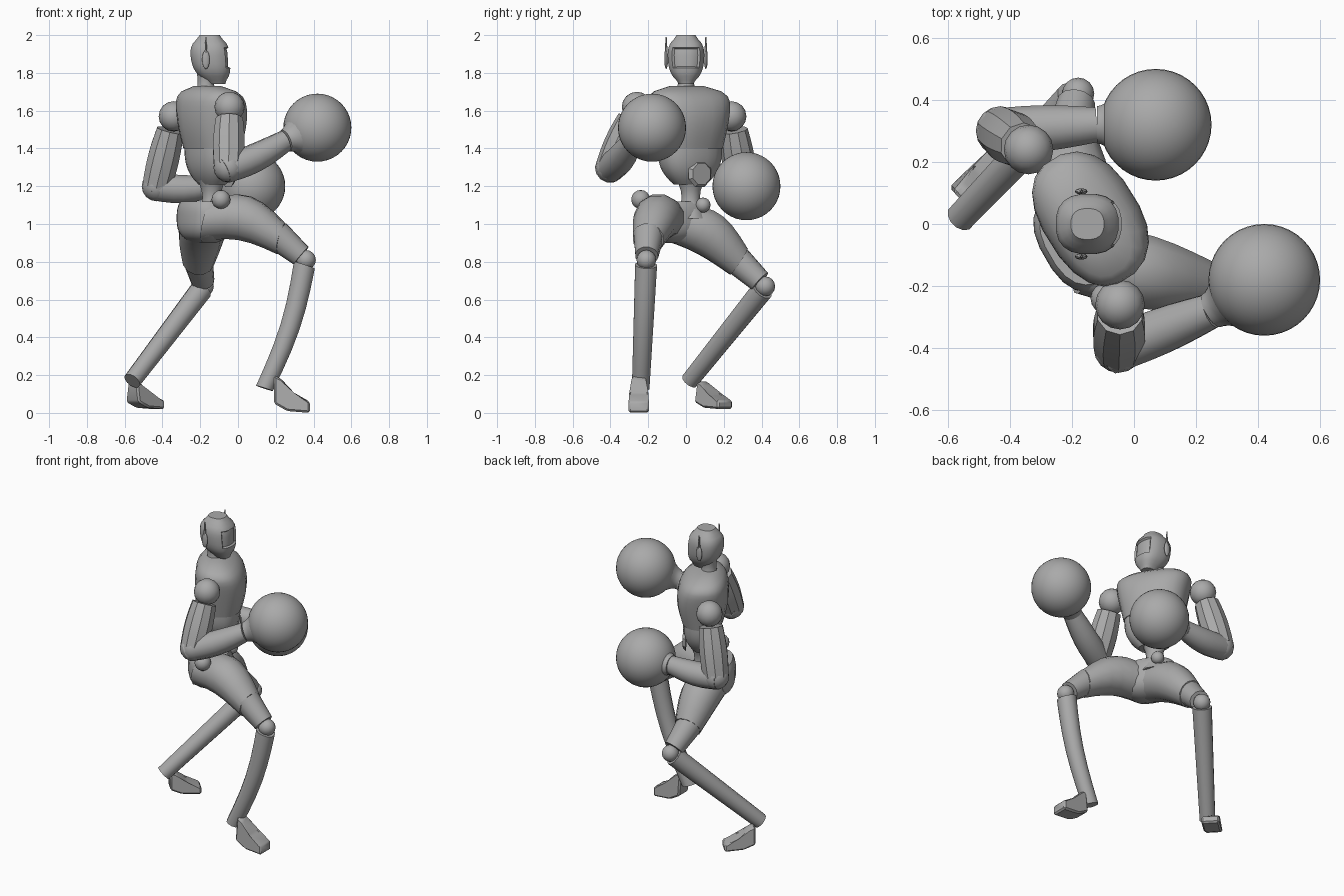
import bpy, bmesh, math
from mathutils import Vector, Matrix

cube = bpy.data.objects.get("Cube")
if cube:
    bpy.data.objects.remove(cube, do_unlink=True)

shade = .4
grey = bpy.data.materials.new("plain grey")
grey.use_nodes = True
grey.diffuse_color = (shade, shade, shade, 1)
grey.node_tree.nodes["Principled BSDF"].inputs["Base Color"].default_value = grey.diffuse_color

FORWARD, UP = Vector((1, 0, 0)), Vector((0, 0, 1))
SIDE = UP.cross(FORWARD)


def point(x, y, z):
    return Vector((x, y, z))


def placed(location, yaw=0):
    return Matrix.Translation(location) @ Matrix.Rotation(math.radians(yaw), 4, 'Z')


def finish(name, bm):
    bmesh.ops.recalc_face_normals(bm, faces=bm.faces)
    mesh = bpy.data.meshes.new(name)
    bm.to_mesh(mesh)
    bm.free()
    mesh.materials.append(grey)
    part = bpy.data.objects.new(name, mesh)
    bpy.context.collection.objects.link(part)
    bpy.ops.object.select_all(action='DESELECT')
    part.select_set(True)
    bpy.context.view_layer.objects.active = part
    bpy.ops.object.shade_smooth_by_angle(angle=math.radians(35))


def skin(bm, rings):
    # Bridge neighbouring vertex rings and cap both ends
    for lower, upper in zip(rings, rings[1:]):
        for i in range(len(lower)):
            bm.faces.new((lower[i - 1], lower[i], upper[i], upper[i - 1]))
    bm.faces.new(rings[0])
    bm.faces.new(rings[-1])


def circle(sides):
    return [math.tau * (i + .5) / sides for i in range(sides)]


def limb(name, start, end, r_start, r_end, bulge=0, bow=Vector(), ease=1, sides=12, steps=6):
    # Tapered tube between two joints, with optional swelling and bend
    bm = bmesh.new()
    axis = (end - start).normalized()
    u = axis.cross(SIDE if abs(axis.z) > .8 else UP).normalized()
    v = axis.cross(u)
    rings = []
    for k in range(steps + 1):
        t = k / steps
        arch = math.sin(math.pi * t)
        centre = start.lerp(end, t) + bow * arch
        radius = r_start + (r_end - r_start) * t ** ease + bulge * arch
        rings.append([bm.verts.new(centre + radius * (u * math.cos(a) + v * math.sin(a)))
                      for a in circle(sides)])
    skin(bm, rings)
    finish(name, bm)


def stack(name, origin, yaw, height, section, edit=None):
    # Rounded level sections; section(t) gives forward shift, half depth, half width
    bm = bmesh.new()
    rings = []
    steps = 12

    def squared(c):
        return math.copysign(abs(c) ** .8, c)

    for k in range(steps + 1):
        t = k / steps
        shift, depth, width = section(t)
        rings.append([bm.verts.new((shift + depth * squared(math.cos(a)),
                                    width * squared(math.sin(a)), t * height))
                      for a in circle(20)])
    skin(bm, rings)
    if edit:
        edit(bm)
    bm.transform(placed(origin, yaw))
    finish(name, bm)


def ball(name, centre, radius, segments=16, scale=(1, 1, 1)):
    bm = bmesh.new()
    bmesh.ops.create_uvsphere(bm, u_segments=segments, v_segments=segments // 2, radius=radius)
    bm.transform(placed(centre) @ Matrix.Diagonal((*scale, 1)))
    finish(name, bm)


# Head with a recessed visor
def skull(t):
    dome = max(.25, 1 - abs(2 * t - 1) ** 3) ** .5
    chin = (1 - t) ** 3
    return .04 * chin, .107 * dome * (1 - .2 * chin), .1 * dome * (1 - .25 * chin)


def cut_visor(bm):
    bmesh.ops.recalc_face_normals(bm, faces=bm.faces)
    bm.normal_update()
    front = [f for f in bm.faces
             if f.normal.x > .55 and .09 < f.calc_center_median().z < .19]
    bmesh.ops.inset_region(bm, faces=front, thickness=.006, depth=-.012)


stack("head", point(-.15, 0, 1.74), 0, .26, skull, edit=cut_visor)
neck = point(-.17, 0, 1.68)
limb("neck", neck, neck + UP * .12, .06, .05, bulge=-.01)
for side, label in ((1, "left"), (-1, "right")):
    ear = point(-.17, side * .105, 1.87)
    ball(label + "_ear_pad", ear, .05, scale=(.4, .2, 1))
    limb(label + "_antenna", ear, ear + UP * .12, .01, .003, sides=6)

# Torso, turned to the model's left
turn = 32
body = point(-.145, .015, 1.4)


def ribs(t):
    shoulder = 1 - .6 * t ** 12
    return .01 - .03 * t ** 4, (.125 + .03 * math.sin(math.pi * t)) * shoulder, (.18 + .07 * t) * shoulder


def belly(t):
    swell = 1 - .5 * (1 - t) ** 3
    return .01, .118 * swell, .178 * swell


stack("chest", body, turn, .33, ribs)
stack("abdomen", body - UP * .19, turn, .21, belly)
waist = point(-.14, .025, 1.03)
limb("waist", waist, waist + UP * .22, .085, .085, bulge=-.035)
facing = placed(Vector(), turn) @ FORWARD
plate = body - UP * .135 + facing * .11
limb("belly_plate", plate, plate + facing * .018, .075, .06, sides=8, steps=1)


# Pelvis and hip knobs
def hips(t):
    bowl = (1 - abs(2 * t - 1.2) ** 3 * .5) ** .5
    return -.015, .13 * bowl, .175 * bowl


stack("pelvis", point(-.16, -.04, .9), 30, .22, hips)
ball("right_hip_knob", point(-.09, -.24, 1.13), .05)
ball("left_hip_knob", point(-.11, .09, 1.1), .04)


# Legs
def foot(name, location, yaw, height):
    # Side outline given a width, with softened edges
    outline = ((0, 1), (.04, .9), (.1, .5), (.19, .3), (.19, 0), (.07, .05), (0, .25))
    bm = bmesh.new()
    skin(bm, [[bm.verts.new((f, s * (.035 if z > .5 else .054), z * height))
               for f, z in outline] for s in (-1, 1)])
    bmesh.ops.bevel(bm, geom=bm.edges[:], offset=.01, segments=1, affect='EDGES')
    bm.transform(placed(location, yaw))
    finish(name, bm)


def leg(label, hip, cuff, knee, heel, arch, shin_bow):
    limb(label + "_thigh", hip, cuff, .12, .085, bulge=.02, bow=UP * arch)
    limb(label + "_thigh_cuff", cuff.lerp(knee, -.2), cuff.lerp(knee, .8), .082, .062)
    ball(label + "_knee", knee, .052)
    limb(label + "_shin", knee.lerp(heel, .04), heel, .06, .048, bow=FORWARD * shin_bow)


leg("right", hip=point(-.16, -.11, 1.02), cuff=point(.23, -.2, .92),
    knee=point(.36, -.21, .81), heel=point(.14, -.24, .13), arch=.06, shin_bow=.03)
leg("left", hip=point(-.18, -.02, 1), cuff=point(-.21, .28, .8),
    knee=point(-.18, .42, .67), heel=point(-.56, .02, .17), arch=.04, shin_bow=0)
foot("right_foot", point(.19, -.25, 0), 0, .2)
foot("left_foot", point(-.56, .08, .02), 43, .15)


# Arms with round gloves
def arm(label, shoulder, elbow, wrist, glove):
    ball(label + "_shoulder", shoulder, .08)
    limb(label + "_upper_arm", shoulder.lerp(elbow, .2), elbow, .075, .08, bulge=.01, sides=10)
    ball(label + "_elbow", elbow, .08)
    limb(label + "_forearm", elbow.lerp(wrist, -.1), wrist, .075, .058, bulge=.01, bow=UP * -.015)
    limb(label + "_glove_cuff", wrist, wrist.lerp(glove, .45), .06, .135, ease=1.7, sides=24)
    ball(label + "_glove", glove, .18, segments=40)


arm("right", shoulder=point(-.045, -.26, 1.62), elbow=point(-.05, -.4, 1.3),
    wrist=point(.25, -.28, 1.44), glove=point(.42, -.18, 1.51))
arm("left", shoulder=point(-.34, .24, 1.57), elbow=point(-.43, .3, 1.2),
    wrist=point(-.12, .32, 1.2), glove=point(.07, .32, 1.2))
